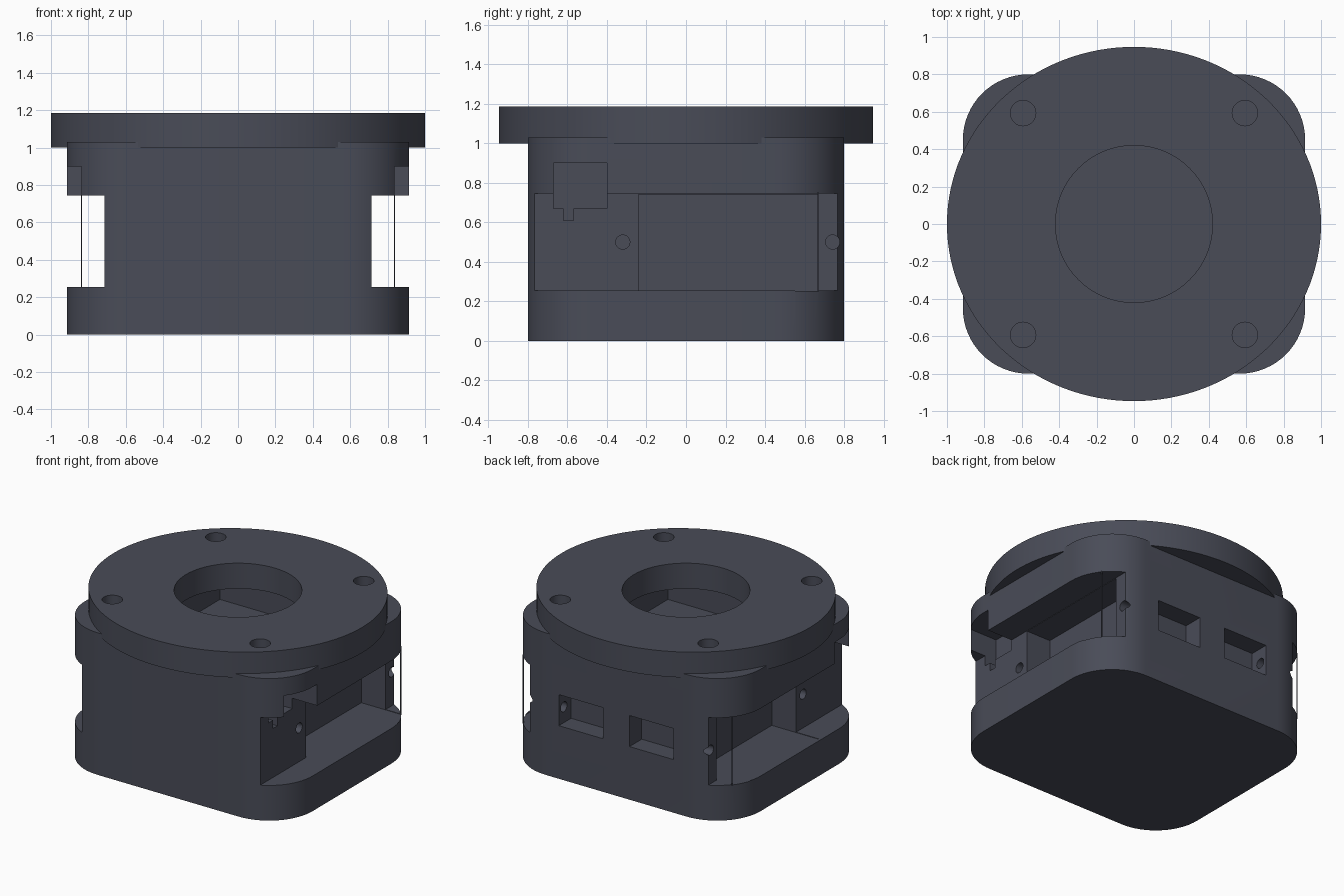
import bpy, bmesh, math

if "Cube" in bpy.data.objects:
    bpy.data.objects.remove(bpy.data.objects["Cube"])

slate = bpy.data.materials.new("dark_slate")
slate.diffuse_color = (0.067, 0.072, 0.097, 1)
slate.use_nodes = True
slate.node_tree.nodes["Principled BSDF"].inputs["Base Color"].default_value = slate.diffuse_color


def prism(name, outline, z0, z1):
    """Extrude an XY outline between two heights."""
    bm = bmesh.new()
    face = bm.faces.new([bm.verts.new((x, y, z0)) for x, y in outline])
    ext = bmesh.ops.extrude_face_region(bm, geom=[face])
    for v in ext["geom"]:
        if isinstance(v, bmesh.types.BMVert):
            v.co.z = z1
    bmesh.ops.recalc_face_normals(bm, faces=bm.faces)
    mesh = bpy.data.meshes.new(name)
    bm.to_mesh(mesh)
    bm.free()
    mesh.materials.append(slate)
    ob = bpy.data.objects.new(name, mesh)
    bpy.context.collection.objects.link(ob)
    return ob


def ellipse(cx, cy, rx, ry, n):
    return [(cx + rx * math.cos(2 * math.pi * i / n),
             cy + ry * math.sin(2 * math.pi * i / n)) for i in range(n)]


def rounded_rect(hx, hy, r, n=16):
    pts = []
    for q, (sx, sy) in enumerate([(1, 1), (-1, 1), (-1, -1), (1, -1)]):
        for i in range(n + 1):
            a = math.pi / 2 * (q + i / n)
            pts.append((sx * (hx - r) + r * math.cos(a), sy * (hy - r) + r * math.sin(a)))
    return pts


def box(name, x0, x1, y0, y1, z0, z1):
    x0, x1 = sorted((x0, x1))
    return prism(name, [(x0, y0), (x1, y0), (x1, y1), (x0, y1)], z0, z1)


def x_rod(x0, x1, y, z, r):
    """Round cutter running along x."""
    ob = prism("drill", ellipse(0, 0, r, r, 24), min(x0, x1), max(x0, x1))
    for v in ob.data.vertices:
        a, b, c = v.co
        v.co = (c, y + a, z + b)
    return ob


def cut(target, cutter):
    mod = target.modifiers.new("cut", 'BOOLEAN')
    mod.operation = 'DIFFERENCE'
    mod.solver = 'EXACT'
    mod.object = cutter
    bpy.context.view_layer.objects.active = target
    bpy.ops.object.modifier_apply(modifier=mod.name)
    bpy.data.objects.remove(cutter)


# Housing with rounded corners and an upper cavity
body = prism("housing", rounded_rect(0.915, 0.8, 0.35), 0, 1.03)
cut(body, box("cavity", -0.53, 0.53, -0.55, 0.55, 0.766, 1.2))

for s in (-1, 1):
    # Side channel, deeper pocket and connector notch with its key slot
    cut(body, box("channel", s * 0.715, s * 1.1, -1, 1, 0.255, 0.745))
    cut(body, box("pocket", s * 0.52, s * 0.9, -0.24, 0.67, 0.252, 0.742))
    cut(body, box("notch", s * 0.62, s * 1.1, -0.67, -0.40, 0.67, 0.90))
    cut(body, box("key", s * 0.62, s * 1.1, -0.62, -0.57, 0.61, 0.69))
    # Back window
    cut(body, box("window", s * 0.107, s * 0.46, 0.66, 1.0, 0.385, 0.61))
    # Cable holes through the channel walls
    cut(body, x_rod(s * 0.40, s * 0.9, 0.742, 0.5, 0.036))
    cut(body, x_rod(s * 0.56, s * 0.9, -0.32, 0.5, 0.036))
    # Thin corner posts
    x = s * 0.837
    box("corner_post", x - 0.003, x + 0.003, 0.665, 0.671, 0.25, 0.75)

# Top flange with centre opening and four screw holes
flange = prism("top_flange", ellipse(0, 0, 1.0, 0.947, 128), 1.0, 1.185)
cut(flange, prism("opening", ellipse(0, 0, 0.42, 0.42, 64), 0.9, 1.3))
for sx in (-1, 1):
    for sy in (-1, 1):
        cut(flange, prism("screw", ellipse(sx * 0.593, sy * 0.593, 0.068, 0.068, 32), 0.9, 1.3))

# Smooth curved walls, keep hard edges
for ob in (body, flange):
    bpy.ops.object.select_all(action='DESELECT')
    ob.select_set(True)
    bpy.context.view_layer.objects.active = ob
    bpy.ops.object.shade_smooth_by_angle(angle=math.radians(30))
